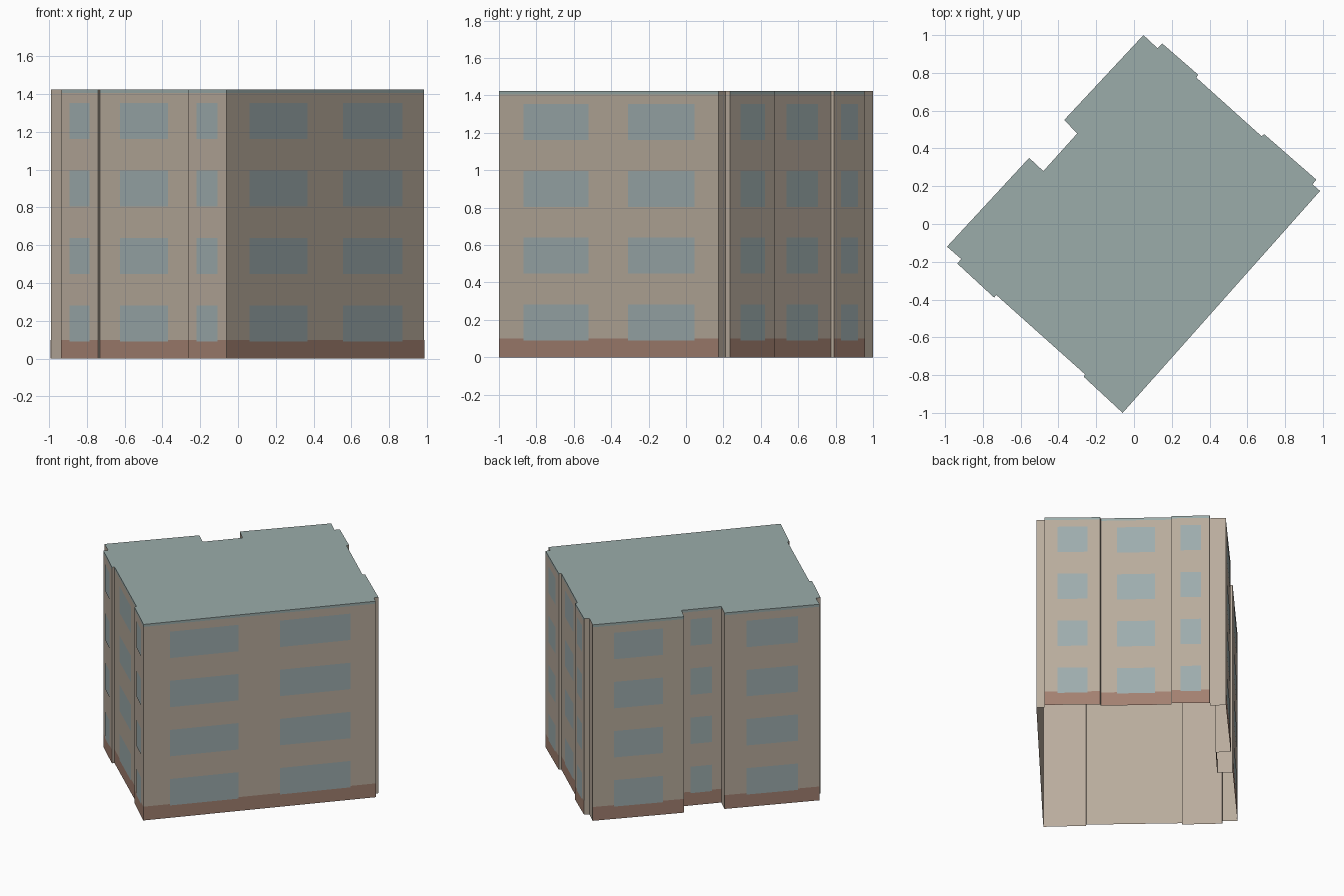
import bpy
import bmesh
from mathutils import Vector

if "Cube" in bpy.data.objects:
    bpy.data.objects.remove(bpy.data.objects["Cube"], do_unlink=True)


def material(name, rgb):
    linear = [((c / 255 + 0.055) / 1.055) ** 2.4 for c in rgb] + [1.0]
    mat = bpy.data.materials.new(name)
    mat.use_nodes = True
    mat.diffuse_color = linear
    mat.node_tree.nodes["Principled BSDF"].inputs["Base Color"].default_value = linear
    return mat


WALL = material("beige wall", (185, 172, 157))
PLINTH = material("brown plinth", (163, 129, 113))
ROOF = material("grey green roof", (155, 172, 170))
GLASS = material("blue grey glass", (158, 173, 174))


def add_object(name, bm, mats):
    mesh = bpy.data.meshes.new(name)
    bm.to_mesh(mesh)
    bm.free()
    for mat in mats:
        mesh.materials.append(mat)
    obj = bpy.data.objects.new(name, mesh)
    bpy.context.collection.objects.link(obj)
    return obj


# Footprint, counter-clockwise, with one list per facade
FACADES = {
    "front_right": [(-0.06, -1.0), (0.985, 0.175)],
    "back_right": [(0.945, 0.21), (0.965, 0.235), (0.69, 0.475), (0.675, 0.465),
                   (0.33, 0.775), (0.34, 0.79), (0.15, 0.955), (0.125, 0.93)],
    "back_left": [(0.05, 1.0), (-0.37, 0.55), (-0.30, 0.48), (-0.48, 0.28),
                  (-0.555, 0.35), (-0.99, -0.12)],
    "front_left": [(-0.915, -0.185), (-0.935, -0.21), (-0.74, -0.39), (-0.73, -0.375),
                   (-0.26, -0.795), (-0.265, -0.81), (-0.06, -1.0)],
}
LEVELS = (0, 1.406, 1.424)
MIN_BAY = 0.2  # shorter walls are plain corner returns

# Body: hollow shell, open underneath, with a roof-coloured band along the eaves
outline = [p for pts in FACADES.values() for p in pts][:-1]
count = len(outline)
bm = bmesh.new()
rings = [[bm.verts.new((x, y, z)) for x, y in outline] for z in LEVELS]
bm.faces.new(rings[-1]).material_index = 1
for band, (low, high) in enumerate(zip(rings, rings[1:])):
    for i in range(count):
        j = (i + 1) % count
        face = bm.faces.new((low[i], low[j], high[j], high[i]))
        is_bay = (low[j].co - low[i].co).length > MIN_BAY
        face.material_index = band if is_bay else 0
add_object("building_body", bm, (WALL, ROOF))

# Plinth and window panels laid just in front of each bay
STOREYS = 4
SILL, HEIGHT, PITCH, PLINTH_TOP = 0.09, 0.192, 0.357, 0.1


def panel(bm, a, b, bottom, top, proud):
    along = (b - a).normalized()
    out = Vector((along.y, -along.x, 0)) * proud
    bm.faces.new([bm.verts.new(p + out + Vector((0, 0, z)))
                  for p, z in ((a, bottom), (b, bottom), (b, top), (a, top))])


for name, points in FACADES.items():
    columns = ((0.113, 0.408), (0.588, 0.89)) if name == "front_right" else ((0.23, 0.77),)
    windows, plinth = bmesh.new(), bmesh.new()
    for p, q in zip(points, points[1:]):
        start, end = Vector((*p, 0)), Vector((*q, 0))
        if (end - start).length < MIN_BAY:
            continue
        panel(plinth, start, end, 0, PLINTH_TOP, 0.001)
        for left, right in columns:
            for storey in range(STOREYS):
                sill = SILL + storey * PITCH
                panel(windows, start.lerp(end, left), start.lerp(end, right),
                      sill, sill + HEIGHT, 0.002)
    add_object(name + "_windows", windows, (GLASS,))
    add_object(name + "_plinth", plinth, (PLINTH,))
